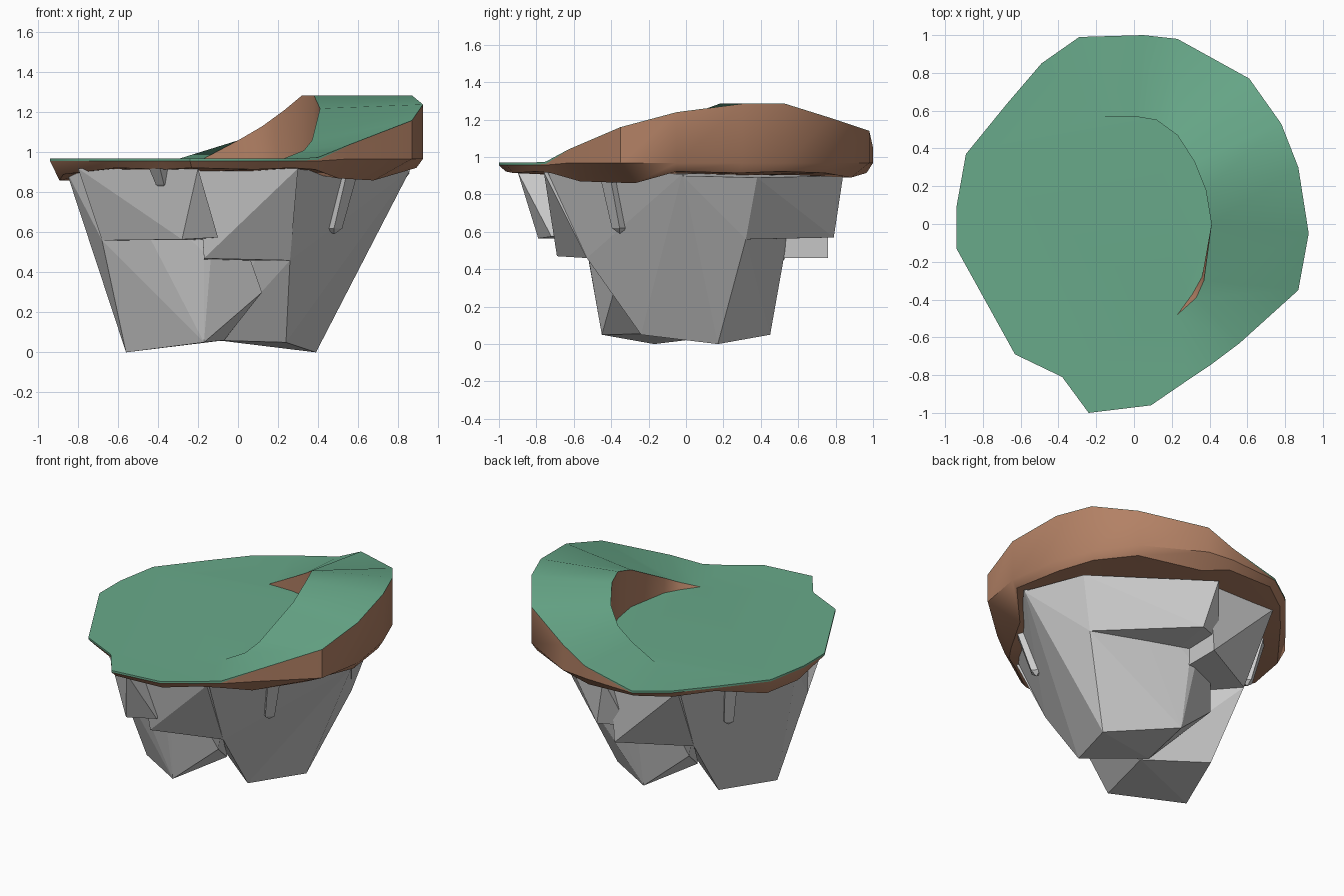
import bpy, bmesh, math
from mathutils import Vector

if "Cube" in bpy.data.objects:
    bpy.data.objects.remove(bpy.data.objects["Cube"])


def material(name, rgb):
    m = bpy.data.materials.new(name)
    m.diffuse_color = (*rgb, 1)
    m.use_nodes = True
    m.node_tree.nodes["Principled BSDF"].inputs["Base Color"].default_value = m.diffuse_color
    return m


GREEN = material("grass_green", (0.14, 0.40, 0.255))
BROWN = material("dirt_brown", (0.45, 0.22, 0.13))


def add_object(name, bm, mat=None, smooth=0):
    me = bpy.data.meshes.new(name)
    bm.to_mesh(me)
    bm.free()
    ob = bpy.data.objects.new(name, me)
    bpy.context.collection.objects.link(ob)
    if mat:
        me.materials.append(mat)
    if smooth:
        bpy.ops.object.select_all(action='DESELECT')
        ob.select_set(True)
        bpy.context.view_layer.objects.active = ob
        bpy.ops.object.shade_smooth_by_angle(angle=math.radians(smooth))
    return ob


def hull(name, pts):
    bm = bmesh.new()
    for p in pts:
        bm.verts.new(p)
    res = bmesh.ops.convex_hull(bm, input=bm.verts[:])
    bmesh.ops.delete(bm, geom=list({v for v in res["geom_interior"]
                                    if isinstance(v, bmesh.types.BMVert)}), context='VERTS')
    bmesh.ops.recalc_face_normals(bm, faces=bm.faces[:])
    return add_object(name, bm)


def strip(bm, a, b):
    for i in range(len(a) - 1):
        bm.faces.new([a[i], a[i + 1], b[i + 1], b[i]])


# Outer edge of the ramp and the flat part, counter-clockwise
FLAT = 0.97
ramp_out = [(.40, -.75, .975), (.56, -.63, 1.04), (.87, -.35, 1.16), (.925, -.05, 1.24),
            (.87, .30, 1.285), (.78, .53, 1.285), (.61, .77, 1.21), (.23, .98, 1.14),
            (.05, 1.0, 1.05), (-.29, .99, FLAT)]
ramp_in = [(.23, -.48, FLAT), (.33, -.39, 1.01), (.37, -.30, 1.06), (.41, 0, 1.22),
           (.38, .18, 1.285), (.32, .33, 1.285), (.23, .47, 1.21), (.12, .55, 1.13),
           (0, .57, 1.06), (-.17, .57, FLAT)]
flat_rim = [(x, y, FLAT) for x, y in
            [(-.49, .85), (-.67, .64), (-.89, .37), (-.94, .09), (-.94, -.13), (-.63, -.69),
             (-.38, -.81), (-.24, -1.0), (.09, -.96), (.28, -.83)]]
rim = ramp_out + flat_rim
lip_z = [z - (.012 if z < .98 else .002) for x, y, z in rim]
foot = [(x, y, FLAT) for x, y, z in ramp_in]
foot[1], foot[2] = (.31, -.37, FLAT), (.36, -.28, FLAT)

# Grass: spiral ramp, flat lawn and a thin turned-down lip
bm = bmesh.new()
vo = [bm.verts.new(p) for p in rim]
vi = [bm.verts.new(p) for p in ramp_in]
n = len(ramp_out)
strip(bm, vi, vo[:n])
vf = [vi[0]] + [bm.verts.new(p) for p in foot[1:-1]] + [vi[-1]]
bm.faces.new([vo[n - 1]] + vo[n:] + [vo[0]] + vf)
lip = [bm.verts.new((p[0], p[1], z)) for p, z in zip(rim, lip_z)]
strip(bm, lip + lip[:1], vo + vo[:1])
bmesh.ops.recalc_face_normals(bm, faces=bm.faces[:])
big = max(bm.faces, key=lambda f: len(f.verts))
if big.normal.z < 0:
    bmesh.ops.reverse_faces(bm, faces=bm.faces[:])
add_object("grass_top", bm, GREEN, 50)

# Inner cliff under the ramp's inner edge
bm = bmesh.new()
strip(bm, [bm.verts.new(p) for p in foot], [bm.verts.new(p) for p in ramp_in])
bmesh.ops.reverse_faces(bm, faces=bm.faces[:])
bmesh.ops.remove_doubles(bm, verts=bm.verts[:], dist=.0001)
add_object("inner_cliff", bm, BROWN, 50)

# Dirt band: vertical outer wall, tapered underside with sagging lumps
sag = {1: (.90, .87), 2: (.78, .86), 7: (.9, .89), 12: (.95, .86), 13: (.95, .86), 14: (.93, .89)}
bm = bmesh.new()
rings = [[bm.verts.new((p[0], p[1], z)) for p, z in zip(rim, lip_z)],
         [bm.verts.new((x, y, .957 if z < .98 else .968)) for x, y, z in rim]]
low, inner = [], []
for i, (x, y, z) in enumerate(rim):
    s, h = sag.get(i, (.965, .915 + .008 * (i % 2)))
    low.append(bm.verts.new((x * s, y * s, h)))
    inner.append(bm.verts.new((x * .72, y * .72, .905)))
rings += [low, inner]
for a, b in zip(rings, rings[1:]):
    strip(bm, b + b[:1], a + a[:1])
bm.faces.new(inner[::-1])
bmesh.ops.remove_doubles(bm, verts=bm.verts[:], dist=.0001)
bmesh.ops.recalc_face_normals(bm, faces=bm.faces[:])
add_object("dirt_band", bm, BROWN, 35)

# Two main boulders, turned half way round from each other with a cleft between
hull("right_boulder", [(.30, -.74, .92), (.86, -.02, .91), (.62, .32, .56), (.39, .17, 0),
                       (.24, -.24, .05), (0, .45, .05), (-.10, .02, .06), (.26, -.53, .46),
                       (-.29, .38, .30), (0, .53, .50), (.45, .45, .92), (-.1, .6, .92)])
hull("left_boulder", [(-.47, .74, .92), (-.86, .05, .91), (-.68, -.32, .56), (-.56, -.17, 0),
                      (-.41, .24, .05), (-.17, -.45, .05), (-.07, -.02, .06), (-.43, .53, .46),
                      (.12, -.38, .30), (-.17, -.53, .50), (-.62, -.45, .92), (-.1, -.6, .92)])

# Overhanging ledges at the front and back
hull("front_ledge", [(-.68, -.32, .56), (-.28, -.79, .565), (-.10, -.72, .575), (-.20, -.90, .92),
                     (-.80, -.33, .92), (-.20, -.35, .56), (-.2, -.4, .92)])
hull("front_step", [(-.17, -.69, .47), (.26, -.53, .46), (.30, -.76, .92), (-.20, -.76, .92),
                    (-.17, -.35, .46), (.2, -.3, .46), (0, -.3, .92)])
hull("back_ledge", [(.62, .32, .56), (.11, .79, .57), (-.07, .72, .575), (.03, .84, .90),
                    (.86, -.02, .90), (.72, .38, .89), (.05, .35, .56), (.05, .4, .92)])
hull("back_step", [(0, .76, .46), (-.43, .53, .46), (-.47, .76, .92), (.03, .76, .92),
                   (0, .35, .46), (-.37, .3, .46), (-.17, .3, .92)])


# Small hanging shards
def shard(name, top, tip, r):
    top, tip = Vector(top), Vector(tip)
    pts = [tip + Vector((0, 0, -.03))]
    for k in range(4):
        d = Vector((math.cos(k * math.pi / 2), math.sin(k * math.pi / 2), 0))
        pts += [top + d * r, tip + d * r * .75]
    hull(name, pts)


shard("right_shard", (.55, -.41, .92), (.48, -.355, .62), .055)
shard("left_shard", (-.63, .43, .92), (-.58, .38, .62), .055)
shard("front_shard", (-.39, -.74, .92), (-.37, -.70, .84), .055)
